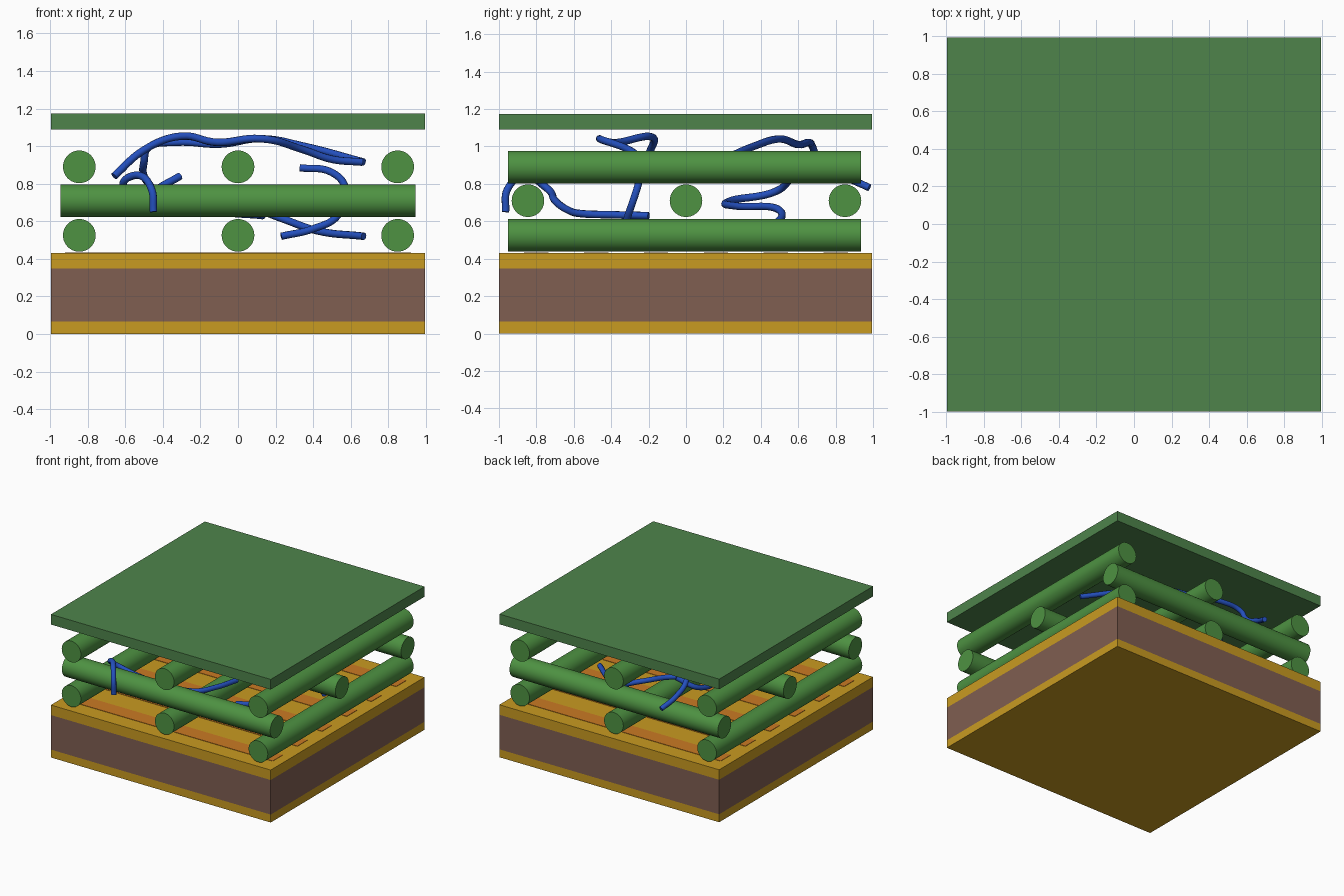
import bpy, math

if "Cube" in bpy.data.objects:
    bpy.data.objects.remove(bpy.data.objects["Cube"])


def material(name, rgb):
    # display colour (0-255) converted to linear
    lin = [((c / 255 + 0.055) / 1.055) ** 2.4 for c in rgb]
    m = bpy.data.materials.new(name)
    m.diffuse_color = (*lin, 1)
    m.use_nodes = True
    m.node_tree.nodes["Principled BSDF"].inputs["Base Color"].default_value = m.diffuse_color
    return m


SLAB = material("dull green", (78, 132, 75))
LOG = material("leaf green", (78, 146, 66))
GOLD = material("golden yellow", (201, 155, 33))
BROWN = material("brown", (128, 94, 81))
ORANGE = material("orange", (203, 122, 35))
BLUE = material("blue", (36, 80, 190))


def box(name, size, loc, mat):
    bpy.ops.mesh.primitive_cube_add(size=1, location=loc)
    o = bpy.context.object
    o.name = name
    o.scale = size
    bpy.ops.object.transform_apply(location=False, rotation=False, scale=True)
    o.data.materials.append(mat)


def layer(name, z0, z1, mat):
    box(name, (1.993, 1.993, z1 - z0), (0, -0.003, (z0 + z1) / 2), mat)


def log(name, loc, rot):
    bpy.ops.mesh.primitive_cylinder_add(vertices=40, radius=0.087, depth=1.888,
                                        location=loc, rotation=rot)
    o = bpy.context.object
    o.name = name
    o.data.materials.append(LOG)
    bpy.ops.object.shade_smooth_by_angle(angle=math.radians(40))


def strand(name, pts):
    # round tube following a smooth path through the points
    c = bpy.data.curves.new(name, 'CURVE')
    c.dimensions = '3D'
    c.bevel_depth = 0.02
    c.bevel_resolution = 3
    c.use_fill_caps = True
    c.resolution_u = 8
    s = c.splines.new('BEZIER')
    s.bezier_points.add(len(pts) - 1)
    for b, p in zip(s.bezier_points, pts):
        b.co = p
        b.handle_left_type = b.handle_right_type = 'AUTO'
    c.materials.append(BLUE)
    o = bpy.data.objects.new(name, c)
    bpy.context.collection.objects.link(o)


# Layered base and top slab
layer("base_bottom_layer", 0.0, 0.065, GOLD)
layer("base_core", 0.065, 0.348, BROWN)
layer("base_top_layer", 0.348, 0.43, GOLD)
layer("top_slab", 1.09, 1.173, SLAB)

# Thin orange stripes on the base
for i in range(6):
    box(f"base_stripe_{i}", (1.84, 0.13, 0.004), (0, -0.8 + 0.32 * i, 0.431), ORANGE)

# Three crossed layers of logs
for i, p in enumerate((-0.845, 0, 0.85)):
    log(f"lower_log_{i}", (p, -0.008, 0.525), (math.pi / 2, 0, 0))
    log(f"middle_log_{i}", (0, p, 0.71), (0, math.pi / 2, 0))
    log(f"upper_log_{i}", (p, -0.008, 0.89), (math.pi / 2, 0, 0))

# Blue strands woven through the logs
strand("front_strand", [(-0.45, -0.965, 0.65), (-0.46, -0.955, 0.77), (-0.53, -0.86, 0.845),
                        (-0.61, -0.76, 0.79), (-0.4, -0.7, 0.71), (-0.2, -0.63, 0.66),
                        (0, -0.55, 0.64), (0.08, -0.4, 0.635), (0.13, -0.2, 0.63)])
strand("upper_front_strand", [(-0.66, -0.27, 0.84), (-0.5, -0.19, 0.98), (-0.33, -0.18, 1.05),
                              (-0.1, -0.38, 1.02), (0.12, -0.46, 1.04), (0.35, -0.3, 0.98),
                              (0.5, -0.24, 0.93), (0.66, -0.2, 0.915)])
strand("upper_back_strand", [(0.67, 0.17, 0.915), (0.35, 0.36, 1.0), (0.12, 0.5, 1.04),
                             (-0.1, 0.6, 1.01), (-0.33, 0.66, 1.02), (-0.48, 0.68, 0.99),
                             (-0.5, 0.71, 0.92), (-0.5, 0.85, 0.84), (-0.46, 0.98, 0.78)])
strand("side_strand", [(0.33, -0.22, 0.885), (0.5, -0.24, 0.86), (0.57, -0.26, 0.78),
                       (0.53, -0.31, 0.63), (0.4, -0.33, 0.56), (0.23, -0.35, 0.52)])
strand("back_strand", [(-0.31, 0.57, 0.84), (-0.44, 0.48, 0.76), (-0.4, 0.24, 0.71),
                       (-0.1, 0.28, 0.68), (0.08, 0.48, 0.67), (0.22, 0.51, 0.62),
                       (0.42, 0.38, 0.55), (0.67, 0.16, 0.52)])
